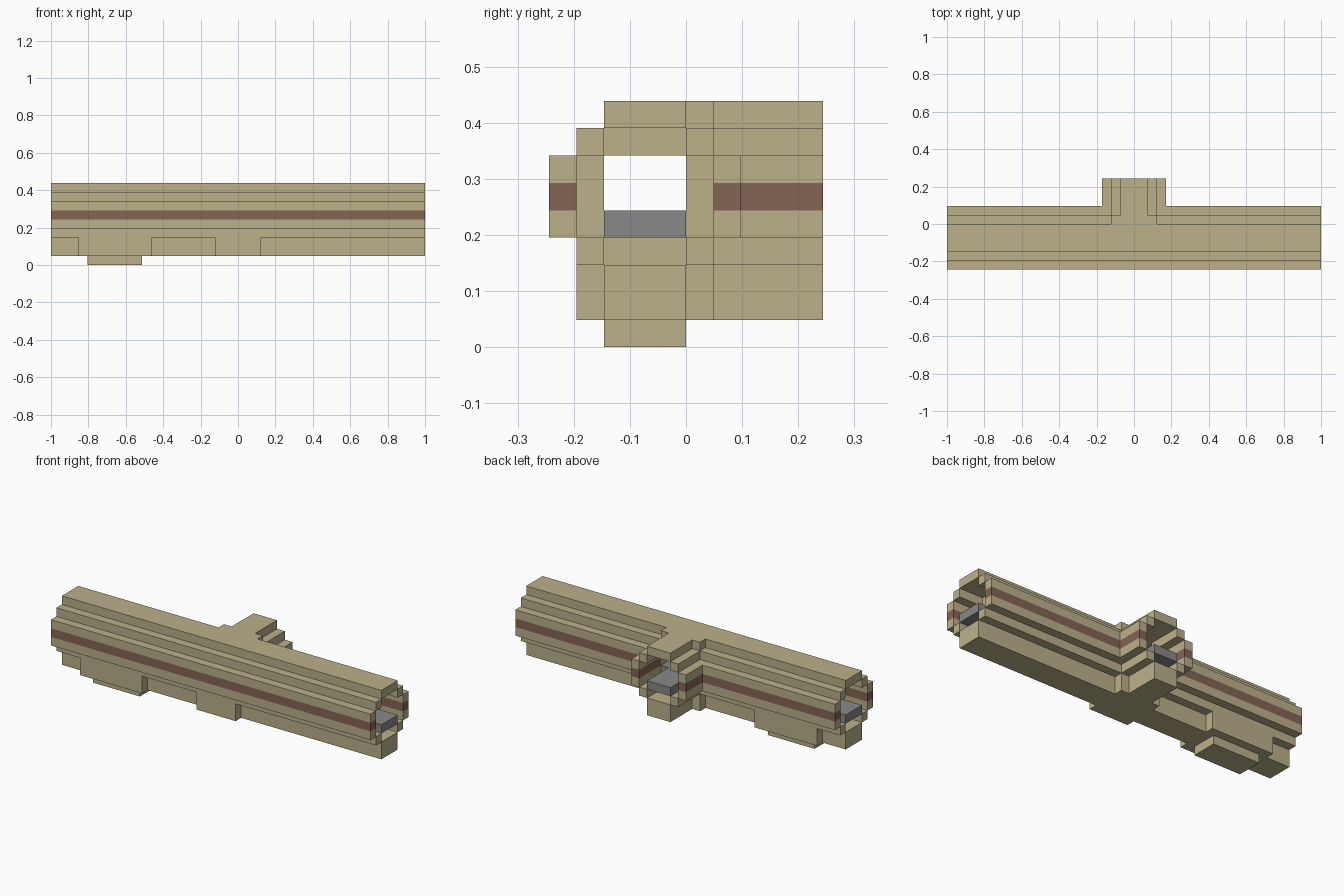
import bpy
import bmesh

U = 2 / 41          # one building block
END = 20.5          # half length in blocks

cube = bpy.data.objects.get("Cube")
if cube:
    bpy.data.objects.remove(cube, do_unlink=True)


def material(name, r, g, b):
    mat = bpy.data.materials.new(name)
    mat.use_nodes = True
    mat.diffuse_color = (r, g, b, 1)
    bsdf = next(n for n in mat.node_tree.nodes if n.type == "BSDF_PRINCIPLED")
    bsdf.inputs["Base Color"].default_value = (r, g, b, 1)
    return mat


SAND = material("sand", 0.50, 0.44, 0.26)
MAROON = material("maroon", 0.235, 0.13, 0.09)
GREY = material("grey", 0.246, 0.246, 0.246)


def rect(x0, x1, y0, y1):
    return [(x0, y0), (x1, y0), (x1, y1), (x0, y1)]


def mirrored(*plans):
    return list(plans) + [[(-x, y) for x, y in p] for p in plans]


def prisms(name, plans, z0, z1, mat):
    """Extrude plan outlines, given in blocks, from z0 up to z1."""
    bm = bmesh.new()
    for plan in plans:
        base = bm.faces.new([bm.verts.new((x * U, y * U, z0 * U)) for x, y in plan])
        top = bmesh.ops.extrude_face_region(bm, geom=[base])["geom"]
        verts = [v for v in top if isinstance(v, bmesh.types.BMVert)]
        bmesh.ops.translate(bm, verts=verts, vec=(0, 0, (z1 - z0) * U))
    bmesh.ops.recalc_face_normals(bm, faces=bm.faces)
    mesh = bpy.data.meshes.new(name)
    bm.to_mesh(mesh)
    bm.free()
    mesh.materials.append(mat)
    obj = bpy.data.objects.new(name, mesh)
    bpy.context.collection.objects.link(obj)
    return obj


# T-shaped plan shared by roof, floor and underside duct
half = [(END, -3), (END, 0), (2.5, 0), (2.5, 1), (1.5, 1), (1.5, 5)]
tee = [half + [(-x, y) for x, y in reversed(half)]]
prisms("roof", tee, 8, 9, SAND)
prisms("floor", tee, 4, 5, GREY)
prisms("underside_duct", tee, 1, 3, SAND)

# Stepped shoulders above and below the walls
shoulders = [rect(-END, END, -4, -3)]
shoulders += mirrored(rect(2.5, END, 0, 1), rect(1.5, 2.5, 1, 5))
prisms("upper_shoulders", shoulders, 7, 8, SAND)
prisms("lower_shoulders", shoulders, 3, 4, SAND)

# Outer walls with a coloured band through the middle
back_wall = [(END, 1), (END, 2), (3.5, 2), (3.5, 5), (2.5, 5), (2.5, 1)]
walls = [rect(-END, END, -5, -4)] + mirrored(back_wall)
prisms("lower_walls", walls, 4, 5, SAND)
prisms("wall_band", walls, 5, 6, MAROON)
prisms("upper_walls", walls, 6, 7, SAND)

# Inner ribs: pillars on both sides with a beam over and under
posts, beams = [], []
for x in (3, 10, 17):
    posts += mirrored(rect(x - .5, x + .5, -4, -3), rect(x - .5, x + .5, 0, 1))
    beams += mirrored(rect(x - .5, x + .5, -3, 0))
prisms("rib_pillars", posts, 4, 7, SAND)
prisms("rib_top_beams", beams, 7, 8, SAND)
prisms("rib_floor_beams", beams, 3, 4, SAND)

# Equipment blocks under the hull
prisms("side_tanks", [rect(-17.5, -9.5, -4, -3), rect(-17.5, -9.5, 0, 1),
                      rect(-2.5, 2.5, -4, -3)], 1, 3, SAND)
prisms("belly_tank", [rect(-16.5, -10.5, -3, 0)], 0, 1, SAND)
